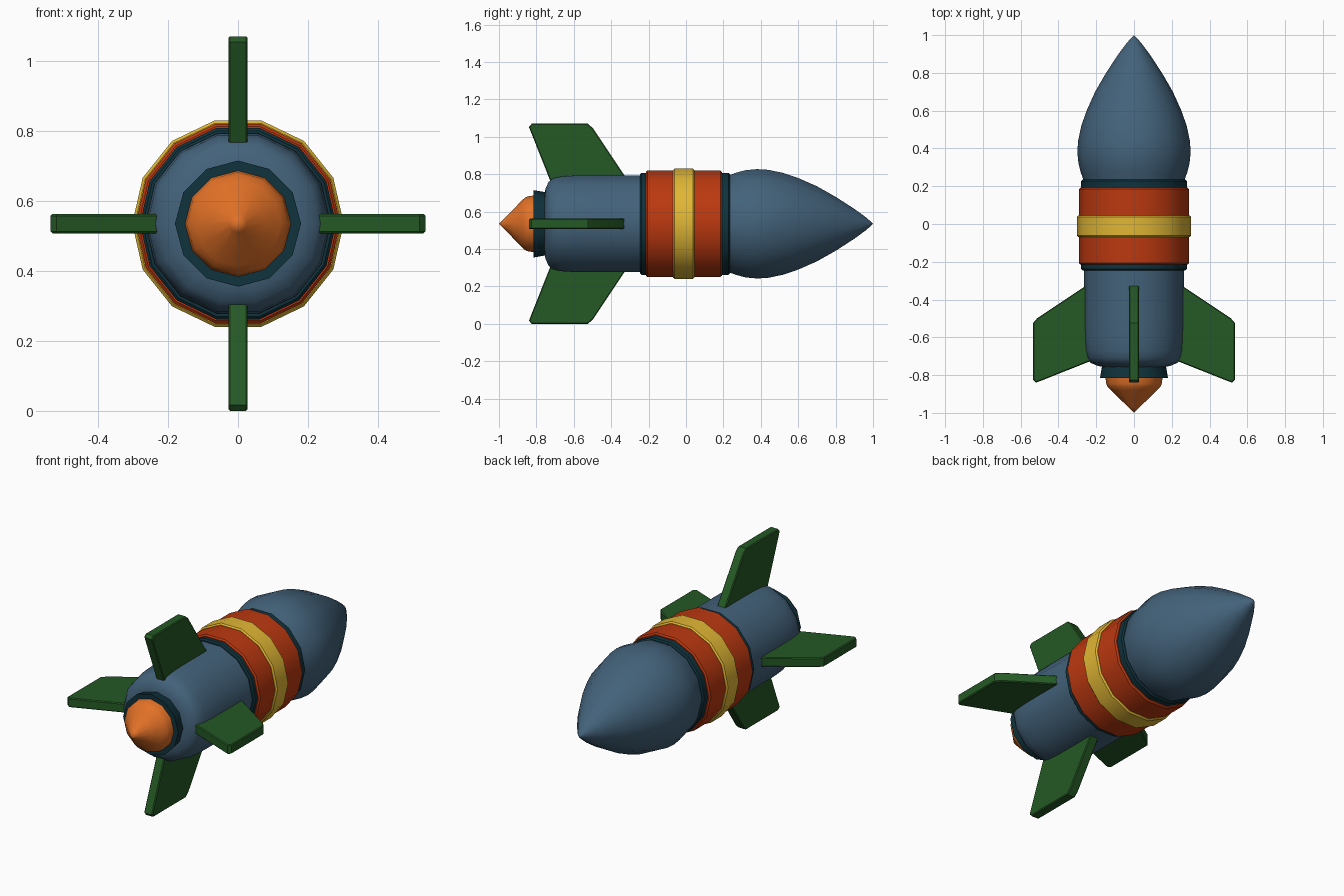
import bpy, bmesh, math
from mathutils import Matrix, Vector

if "Cube" in bpy.data.objects:
    bpy.data.objects.remove(bpy.data.objects["Cube"])

ZC = 0.535  # height of the rocket axis


def mat(name, rgb):
    m = bpy.data.materials.new(name)
    m.diffuse_color = (*rgb, 1)
    m.use_nodes = True
    m.node_tree.nodes["Principled BSDF"].inputs["Base Color"].default_value = m.diffuse_color
    return m


BLUE = mat("slate blue", (0.056, 0.122, 0.195))
RED = mat("rust red", (0.50, 0.040, 0.005))
YELLOW = mat("golden yellow", (0.75, 0.47, 0.035))
GREEN = mat("dark green", (0.018, 0.10, 0.018))
TEAL = mat("dark teal", (0.005, 0.032, 0.045))
ORANGE = mat("flame orange", (0.76, 0.165, 0.02))


def finish(bm, name, material, angle):
    bmesh.ops.recalc_face_normals(bm, faces=bm.faces)
    me = bpy.data.meshes.new(name)
    bm.to_mesh(me)
    bm.free()
    me.materials.append(material)
    ob = bpy.data.objects.new(name, me)
    bpy.context.collection.objects.link(ob)
    bpy.ops.object.select_all(action='DESELECT')
    ob.select_set(True)
    bpy.context.view_layer.objects.active = ob
    bpy.ops.object.shade_smooth_by_angle(angle=math.radians(angle))
    return ob


def lathe(name, profile, sides, material, angle=40):
    """Revolve (y, radius) points round the y axis; radius 0 makes a tip."""
    bm = bmesh.new()
    rings = []
    for y, r in profile:
        if r == 0:
            rings.append([bm.verts.new((0, y, ZC))] * sides)
        else:
            rings.append([bm.verts.new((r * math.cos(2 * math.pi * i / sides), y,
                                        ZC + r * math.sin(2 * math.pi * i / sides)))
                          for i in range(sides)])
    for a, b in zip(rings, rings[1:]):
        for i in range(sides):
            j = (i + 1) % sides
            bm.faces.new(list(dict.fromkeys((a[i], a[j], b[j], b[i]))))
    for ring, (y, r) in ((rings[0], profile[0]), (rings[-1], profile[-1])):
        if r > 0:
            bm.faces.new(ring)
    return finish(bm, name, material, angle)


def band(name, y0, y1, r, material, c=0.008):
    lathe(name, [(y0, r - c), (y0 + c, r), (y1 - c, r), (y1, r - c)], 14, material)


# Hull and pointed nose
lathe("hull", [(-0.757, 0.165), (-0.75, 0.195), (-0.735, 0.23), (-0.71, 0.25),
               (-0.67, 0.259), (-0.60, 0.264), (-0.50, 0.265), (0.21, 0.265)], 14, BLUE)
lathe("nose", [(0.20, 0.26), (0.235, 0.268), (0.27, 0.281), (0.32, 0.294), (0.38, 0.30),
               (0.44, 0.296), (0.52, 0.279), (0.60, 0.251), (0.70, 0.206), (0.80, 0.148),
               (0.90, 0.082), (0.96, 0.037), (0.985, 0.015), (1.0, 0)], 14, BLUE)

# Middle bands
band("rear_trim", -0.245, -0.20, 0.28, TEAL)
band("front_trim", 0.185, 0.235, 0.28, TEAL)
band("red_band", -0.215, 0.192, 0.292, RED)
band("yellow_band", -0.07, 0.045, 0.302, YELLOW)

# Exhaust nozzle and flame
lathe("nozzle", [(-0.815, 0.18), (-0.745, 0.168)], 12, TEAL)
lathe("flame", [(-1.0, 0), (-0.975, 0.025), (-0.92, 0.081), (-0.88, 0.122),
                (-0.86, 0.141), (-0.845, 0.147), (-0.81, 0.152)], 12, ORANGE, 60)

# Four swept fins, drawn as (y, distance from axis)
OUTLINE = [(-0.29, 0.20), (-0.498, 0.512), (-0.525, 0.535),
           (-0.825, 0.535), (-0.84, 0.518), (-0.714, 0.20)]
for k, side in enumerate(("right", "top", "left", "bottom")):
    bm = bmesh.new()
    h = 0.0275
    face = bm.faces.new([bm.verts.new((r, y, -h)) for y, r in OUTLINE])
    ext = bmesh.ops.extrude_face_region(bm, geom=[face])
    bmesh.ops.translate(bm, vec=Vector((0, 0, 2 * h)),
                        verts=[v for v in ext["geom"] if isinstance(v, bmesh.types.BMVert)])
    rims = [e for e in bm.edges if abs(e.verts[0].co.z - e.verts[1].co.z) < 1e-6]
    bmesh.ops.bevel(bm, geom=rims, offset=0.005, segments=1, affect='EDGES')
    bm.transform(Matrix.Translation((0, 0, ZC)) @ Matrix.Rotation(-k * math.pi / 2, 4, 'Y'))
    finish(bm, side + "_fin", GREEN, 25)
